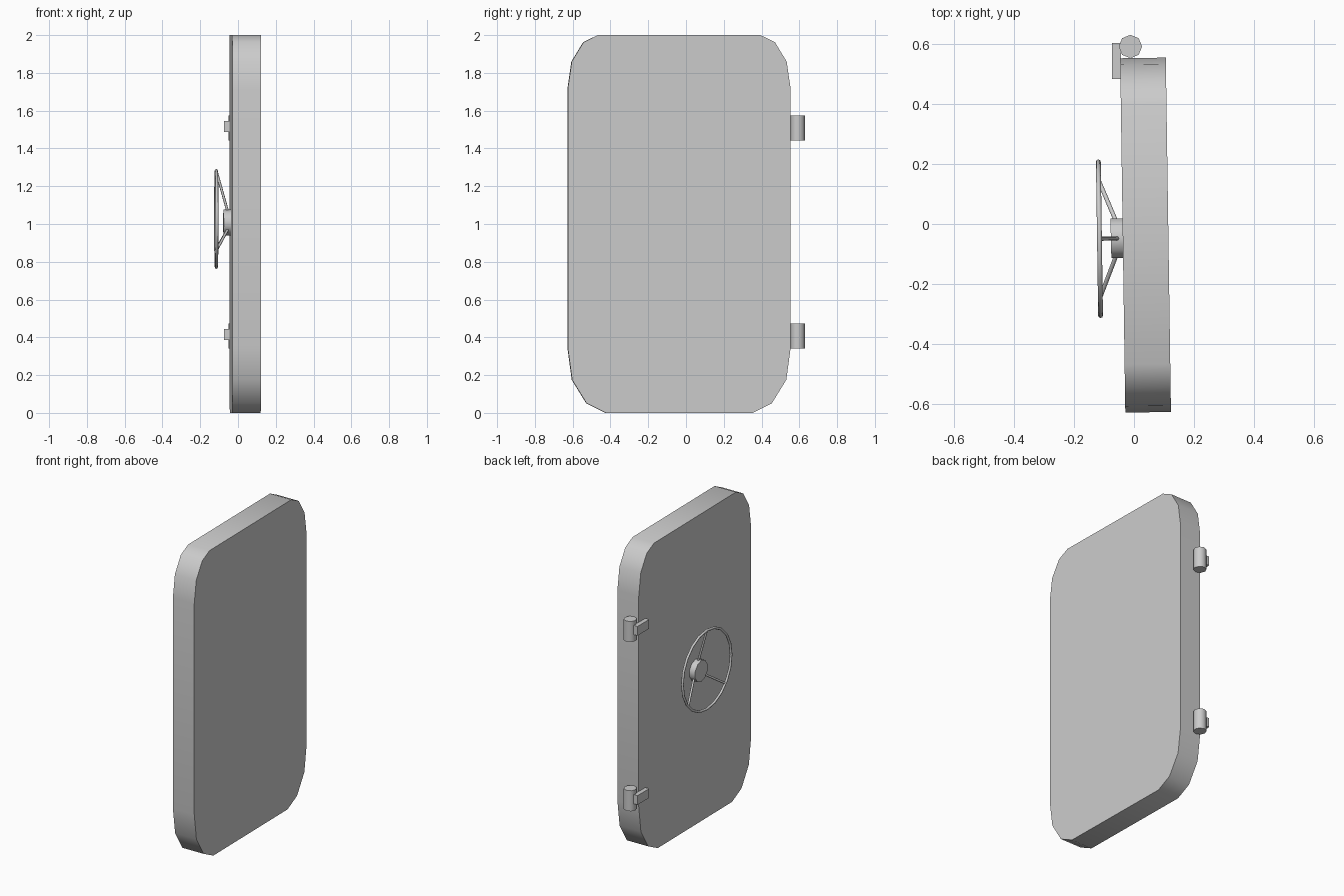
import bpy, bmesh, math
from mathutils import Vector, Matrix

if "Cube" in bpy.data.objects:
    bpy.data.objects.remove(bpy.data.objects["Cube"])

TILT = 0.0145  # door stands very slightly ajar


def finish(ob, name, angle=40):
    ob.name = name
    bpy.ops.object.select_all(action='DESELECT')
    ob.select_set(True)
    bpy.context.view_layer.objects.active = ob
    bpy.ops.object.shade_smooth_by_angle(angle=math.radians(angle))


def rod(name, a, b, r, sides, spin=0, angle=50):
    a, b = Vector(a), Vector(b)
    bm = bmesh.new()
    rot = (b - a).to_track_quat('Z', 'Y').to_matrix().to_4x4()
    m = Matrix.Translation((a + b) / 2) @ rot @ Matrix.Rotation(spin, 4, 'Z')
    bmesh.ops.create_cone(bm, cap_ends=True, segments=sides, radius1=r,
                          radius2=r, depth=(b - a).length, matrix=m)
    me = bpy.data.meshes.new(name)
    bm.to_mesh(me)
    bm.free()
    ob = bpy.data.objects.new(name, me)
    bpy.context.collection.objects.link(ob)
    finish(ob, name, angle)


# Door slab: one half of the rounded outline, mirrored, then extruded
half = [(0.39, 0), (0.49, 0.05), (0.567, 0.175), (0.59, 0.345),
        (0.59, 1.715), (0.569, 1.86), (0.507, 1.962), (0.43, 2.0)]
outline = half + [(-y, z) for y, z in reversed(half)]
bm = bmesh.new()
face = bm.faces.new([bm.verts.new((-0.076, y, z)) for y, z in outline])
ext = bmesh.ops.extrude_face_region(bm, geom=[face])
bmesh.ops.translate(bm, vec=(0.152, 0, 0),
                    verts=[v for v in ext['geom'] if isinstance(v, bmesh.types.BMVert)])
bmesh.ops.recalc_face_normals(bm, faces=bm.faces[:])
me = bpy.data.meshes.new("door_slab")
bm.to_mesh(me)
bm.free()
door = bpy.data.objects.new("door_slab", me)
bpy.context.collection.objects.link(door)
door.location = (0.0385, -0.037, 0)
door.rotation_euler.z = TILT
finish(door, "door_slab")

# Hinges: barrel plus strap plate
for label, z in (("lower", 0.407), ("upper", 1.508)):
    rod(f"{label}_hinge_barrel", (-0.012, 0.591, z - 0.067),
        (-0.012, 0.591, z + 0.067), 0.039, 8)
    bpy.ops.mesh.primitive_cube_add(size=1, location=(-0.058, 0.543, z + 0.008))
    plate = bpy.context.object
    plate.scale = (0.03, 0.12, 0.06)
    plate.name = f"{label}_hinge_plate"

# Handwheel hub
rod("wheel_hub", (-0.036, -0.047, 1.008), (-0.077, -0.048, 1.008), 0.069, 10)

# Handwheel rim
rim = Vector((-0.115, -0.049, 1.027))
bpy.ops.mesh.primitive_torus_add(major_segments=20, minor_segments=8,
                                 major_radius=0.256, minor_radius=0.008,
                                 location=rim, rotation=(0, math.pi / 2, TILT))
finish(bpy.context.object, "wheel_rim", 60)

# Three spokes from hub to rim
for i, ang in enumerate((0, 130, -130)):
    d = Vector((0, math.sin(math.radians(ang)), math.cos(math.radians(ang))))
    end = rim + d * 0.254
    end.x -= TILT * d.y * 0.254
    start = Vector((-0.055, -0.048, 1.008)) + d * 0.06
    rod(f"wheel_spoke_{i + 1}", start, end, 0.007, 8)
